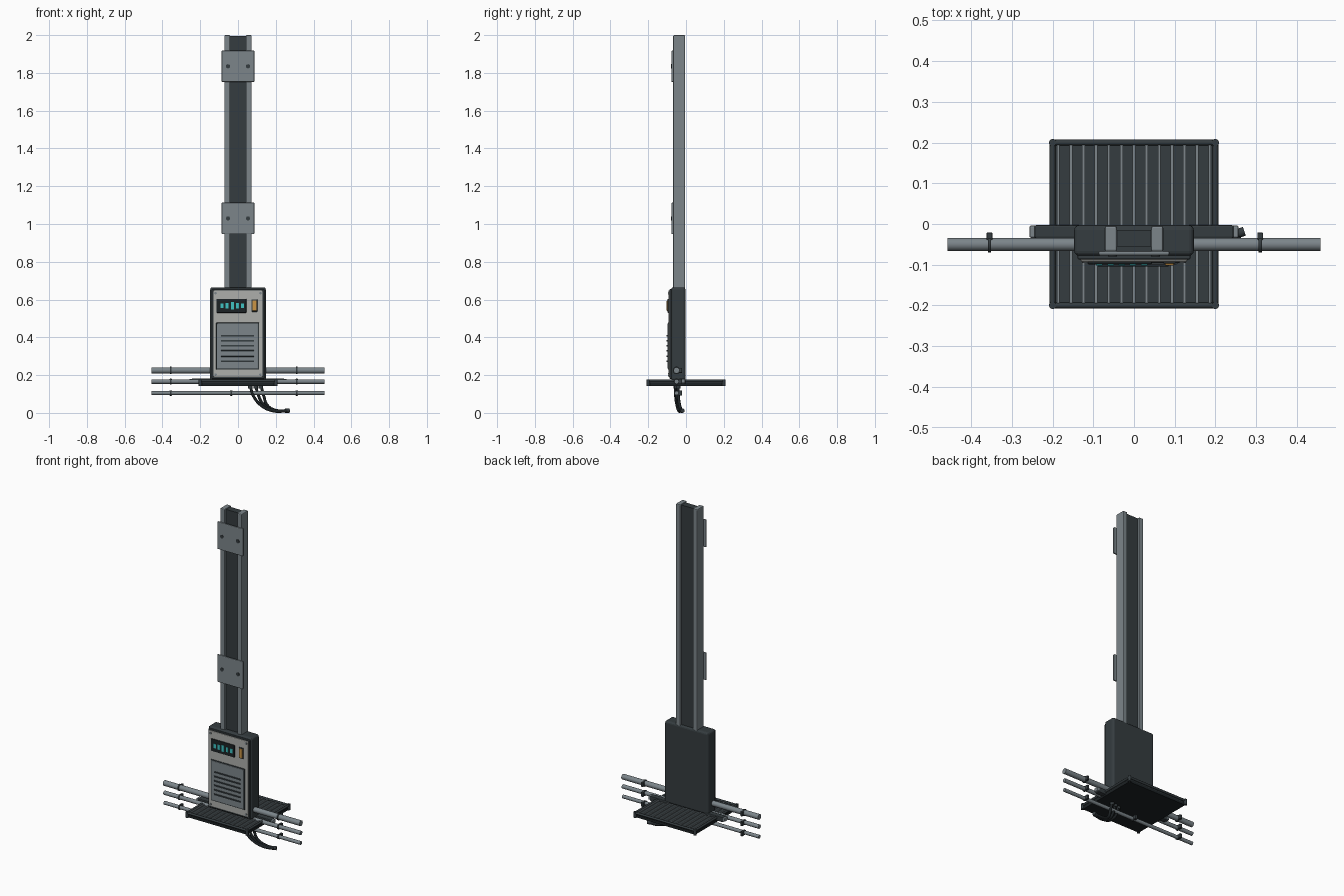
import bpy, math
from mathutils import Vector


def mat(name, r, g, b):
    m = bpy.data.materials.new(name)
    m.diffuse_color = (r, g, b, 1)
    return m


DARK = mat("dark_metal", 0.035, 0.045, 0.05)
BLACK = mat("black", 0.012, 0.016, 0.018)
STEEL = mat("steel", 0.2, 0.235, 0.255)
PALE = mat("pale_panel", 0.42, 0.43, 0.41)
TEAL = mat("teal_light", 0.05, 0.55, 0.55)
AMBER = mat("amber", 0.6, 0.3, 0.06)


def box(name, x0, x1, y0, y1, z0, z1, m, bevel=0.0, seg=2):
    v = [(x, y, z) for x in (x0, x1) for y in (y0, y1) for z in (z0, z1)]
    f = [(0, 1, 3, 2), (4, 6, 7, 5), (0, 4, 5, 1), (2, 3, 7, 6), (0, 2, 6, 4), (1, 5, 7, 3)]
    me = bpy.data.meshes.new(name)
    me.from_pydata(v, [], f)
    ob = bpy.data.objects.new(name, me)
    bpy.context.collection.objects.link(ob)
    me.materials.append(m)
    if bevel:
        b = ob.modifiers.new("bevel", "BEVEL")
        b.width, b.segments = bevel, seg
    return ob


def rod(name, a, b, r, m, n=16):
    a, b = Vector(a), Vector(b)
    bpy.ops.mesh.primitive_cylinder_add(vertices=n, radius=r, depth=(b - a).length, location=(a + b) / 2)
    ob = bpy.context.object
    ob.rotation_euler = (b - a).to_track_quat("Z", "Y").to_euler()
    ob.name = name
    ob.data.materials.append(m)
    bpy.ops.object.shade_smooth_by_angle(angle=math.radians(40))
    return ob


def cable(name, pts, r, m):
    cu = bpy.data.curves.new(name, "CURVE")
    cu.dimensions = "3D"
    cu.bevel_depth, cu.bevel_resolution, cu.use_fill_caps = r, 3, True
    s = cu.splines.new("BEZIER")
    s.bezier_points.add(len(pts) - 1)
    for bp, p in zip(s.bezier_points, pts):
        bp.co = p
        bp.handle_left_type = bp.handle_right_type = "AUTO"
    ob = bpy.data.objects.new(name, cu)
    bpy.context.collection.objects.link(ob)
    cu.materials.append(m)


# Mast: recessed web between two side rails
box("mast_web", -0.046, 0.046, -0.055, -0.015, 0.6, 1.995, DARK)
for s in (-1, 1):
    x = sorted((s * 0.042, s * 0.072))
    box("mast_rail", *x, -0.068, -0.005, 0.6, 2.0, STEEL, 0.005)

# Splice plates with bolts
for z in (1.03, 1.835):
    box("splice_plate", -0.087, 0.087, -0.077, -0.066, z - 0.083, z + 0.083, STEEL, 0.004)
    for x in (-0.053, 0.053):
        rod("plate_bolt", (x, -0.075, z), (x, -0.08, z), 0.011, DARK)

# Control cabinet
box("cabinet_body", -0.147, 0.147, -0.078, -0.003, 0.17, 0.665, DARK, 0.012, 3)
box("cabinet_bezel", -0.139, 0.139, -0.087, -0.075, 0.18, 0.655, DARK, 0.004)
box("front_panel", -0.131, 0.131, -0.093, -0.084, 0.19, 0.648, PALE, 0.004)
for x in (-0.119, 0.119):
    for z in (0.203, 0.634):
        rod("panel_screw", (x, -0.09, z), (x, -0.096, z), 0.007, STEEL, 12)

# Display with bars and amber switch
box("display", -0.114, 0.044, -0.099, -0.09, 0.53, 0.604, BLACK, 0.003)
for i, h in enumerate((0.013, 0.015, 0.02, 0.015, 0.013)):
    x = -0.085 + i * 0.0275
    box("display_bar", x - 0.008, x + 0.008, -0.102, -0.097, 0.567 - h, 0.567 + h, TEAL)
box("switch_base", 0.072, 0.102, -0.097, -0.09, 0.535, 0.601, DARK, 0.002)
box("amber_switch", 0.076, 0.098, -0.102, -0.094, 0.54, 0.596, AMBER, 0.003)

# Louvred vent
box("vent_frame", -0.116, 0.112, -0.096, -0.09, 0.229, 0.478, DARK, 0.003)
box("vent_plate", -0.111, 0.107, -0.099, -0.092, 0.234, 0.473, STEEL, 0.003)
for i in range(6):
    z = 0.274 + i * 0.027
    box("vent_slat", -0.09, 0.086, -0.104, -0.097, z - 0.004, z + 0.004, DARK, 0.0015)

# Ribbed foot platform with rod frame
box("platform_tray", -0.2, 0.2, -0.198, 0.198, 0.143, 0.158, BLACK)
box("platform_deck", -0.196, 0.196, -0.196, 0.196, 0.158, 0.167, DARK)
for i in range(13):
    x = -0.186 + i * 0.031
    box("deck_rib", x - 0.0035, x + 0.0035, -0.194, 0.194, 0.164, 0.173, STEEL)
for s in (-1, 1):
    rod("frame_side", (s * 0.2, -0.2, 0.17), (s * 0.2, 0.2, 0.17), 0.007, DARK, 12)
    rod("frame_end", (-0.2, s * 0.2, 0.17), (0.2, s * 0.2, 0.17), 0.007, DARK, 12)
    for t in (-1, 1):
        rod("frame_corner", (s * 0.2, t * 0.2, 0.143), (s * 0.2, t * 0.2, 0.178), 0.009, DARK, 12)

# Side outriggers carrying the platform
for s in (-1, 1):
    x = sorted((s * 0.13, s * 0.245))
    box("outrigger", *x, -0.035, -0.003, 0.152, 0.182, DARK, 0.004)
    x = sorted((s * 0.24, s * 0.257))
    box("outrigger_cap", *x, -0.034, -0.004, 0.158, 0.18, STEEL, 0.004)

# Three horizontal conduits with strap clips
for z, r in ((0.225, 0.016), (0.166, 0.012), (0.105, 0.0105)):
    rod("conduit", (-0.458, -0.05, z), (0.458, -0.05, z), r, STEEL, 24)
    for x in (-0.355, 0.31) + ((-0.035,) if z < 0.12 else ()):
        rod("clip_strap", (x - 0.004, -0.05, z), (x + 0.004, -0.05, z), r + 0.004, DARK, 20)
        box("clip_block", x - 0.007, x + 0.007, -0.039, -0.021, z - 0.013, z + 0.013, DARK, 0.002)

# Drooping cables with end ferrules
for i in range(3):
    x, y = 0.065 + i * 0.028, -0.055 + i * 0.007
    cable("cable", [(x, y, 0.15), (x + 0.014, y, 0.095), (x + 0.06 - i * 0.012, y + 0.008, 0.038),
                    (0.19 + i * 0.004, y + 0.018, 0.01 + i * 0.002), (0.262, -0.03 + i * 0.005, 0.011)], 0.008, BLACK)
    rod("cable_gland", (x, y, 0.13), (x, y, 0.146), 0.012, DARK)
rod("cable_ferrule", (0.25, -0.025, 0.0115), (0.271, -0.018, 0.0115), 0.0112, DARK)
